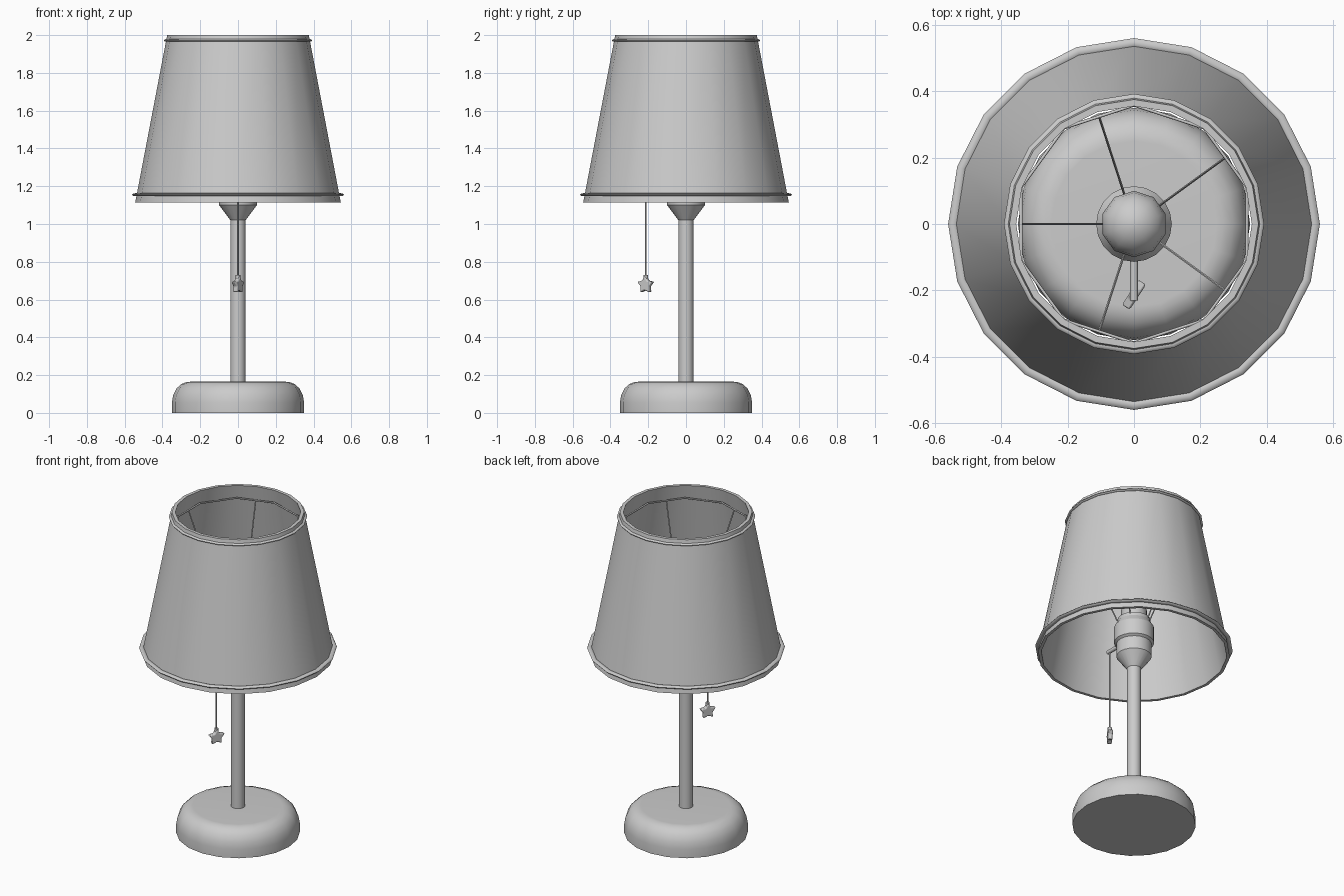
import bpy, bmesh
from math import sin, cos, pi, radians
from mathutils import Vector, Matrix

if "Cube" in bpy.data.objects:
    bpy.data.objects.remove(bpy.data.objects["Cube"])


def finish(name, bm, smooth=True, angle=40):
    bmesh.ops.recalc_face_normals(bm, faces=bm.faces)
    me = bpy.data.meshes.new(name)
    bm.to_mesh(me)
    bm.free()
    ob = bpy.data.objects.new(name, me)
    bpy.context.collection.objects.link(ob)
    if smooth:
        bpy.ops.object.select_all(action='DESELECT')
        bpy.context.view_layer.objects.active = ob
        ob.select_set(True)
        bpy.ops.object.shade_smooth_by_angle(angle=radians(angle))
    return ob


def lathe(name, profile, sides=20, closed=False, phase=pi / 2, angle=40):
    """Revolve (radius, z) points about z; open profiles are capped."""
    bm = bmesh.new()
    rings = [[bm.verts.new((r * cos(phase + 2 * pi * i / sides),
                            r * sin(phase + 2 * pi * i / sides), z))
              for i in range(sides)] for r, z in profile]
    pairs = list(zip(rings, rings[1:]))
    if closed:
        pairs.append((rings[-1], rings[0]))
    for a, b in pairs:
        for i in range(sides):
            j = (i + 1) % sides
            bm.faces.new((a[i], a[j], b[j], b[i]))
    if not closed:
        bm.faces.new(rings[0])
        bm.faces.new(rings[-1])
    return finish(name, bm, angle=angle)


def rod(name, a, b, radius, sides=8):
    a, b = Vector(a), Vector(b)
    d = b - a
    m = Matrix.Translation((a + b) / 2) @ d.to_track_quat('Z', 'Y').to_matrix().to_4x4()
    bm = bmesh.new()
    bmesh.ops.create_cone(bm, cap_ends=True, segments=sides, radius1=radius,
                          radius2=radius, depth=d.length, matrix=m)
    return finish(name, bm, angle=50)


def hoop(name, radius, z, w, h, sides=20):
    section = [(radius + w * cos(pi * k / 4), z + h * sin(pi * k / 4)) for k in range(8)]
    return lathe(name, section, sides, closed=True, angle=60)


# Base and stem
lathe("base", [(.35, 0), (.35, .055), (.343, .095), (.325, .13),
               (.3, .153), (.27, .164), (.25, .165)])
lathe("stem", [(.04, .15), (.04, 1.04)], 16)

# Socket and bulb
lathe("socket", [(.04, 1.02), (.1, 1.1), (.1, 1.18), (.114, 1.19), (.114, 1.285),
                 (.093, 1.32), (.093, 1.34), (.073, 1.345), (.073, 1.4)], 20, angle=30)
bulb = [(.06, 1.39), (.065, 1.42)]
bulb += [(.1 * cos(t), 1.53 + .1 * sin(t)) for t in (-.6, -.25, 0, .35, .7, 1.05, 1.4)]
lathe("bulb", bulb, 10, angle=60)

# Shade with trim hoops
lathe("shade", [(.544, 1.115), (.375, 2.0), (.355, 2.0), (.526, 1.115)], closed=True)
hoop("shade_lower_trim", .545, 1.155, .015, .008)
hoop("shade_upper_trim", .38, 1.972, .012, .007)

# Wire frame holding the shade
hoop("frame_ring", .358, 1.92, .005, .005, 10)
for i in range(5):
    a = radians(36 + 72 * i)
    rod(f"frame_spoke_{i + 1}", (.095 * cos(a), .095 * sin(a), 1.33),
        (.343 * cos(a), .343 * sin(a), 1.92), .004, 6)

# Pull switch: arm, cord and star pendant
rod("switch_arm", (0, -.08, 1.228), (0, -.23, 1.228), .012)
rod("pull_cord", (0, -.213, 1.228), (0, -.213, .715), .004)
rod("pendant_cap", (0, -.213, .705), (0, -.213, .73), .012)
bm = bmesh.new()
pts = []
for i in range(10):
    r = .028 if i % 2 else .05
    t = pi / 2 + i * pi / 5
    pts.append(bm.verts.new((r * cos(t), -.014, r * sin(t))))
face = bm.faces.new(pts)
ext = bmesh.ops.extrude_face_region(bm, geom=[face])
bmesh.ops.translate(bm, vec=(0, .028, 0),
                    verts=[v for v in ext['geom'] if isinstance(v, bmesh.types.BMVert)])
star = finish("star_pendant", bm)
star.location = (0, -.213, .678)
star.rotation_euler = (0, 0, radians(57))
bev = star.modifiers.new("soft_edges", 'BEVEL')
bev.width = .006
bev.segments = 2
